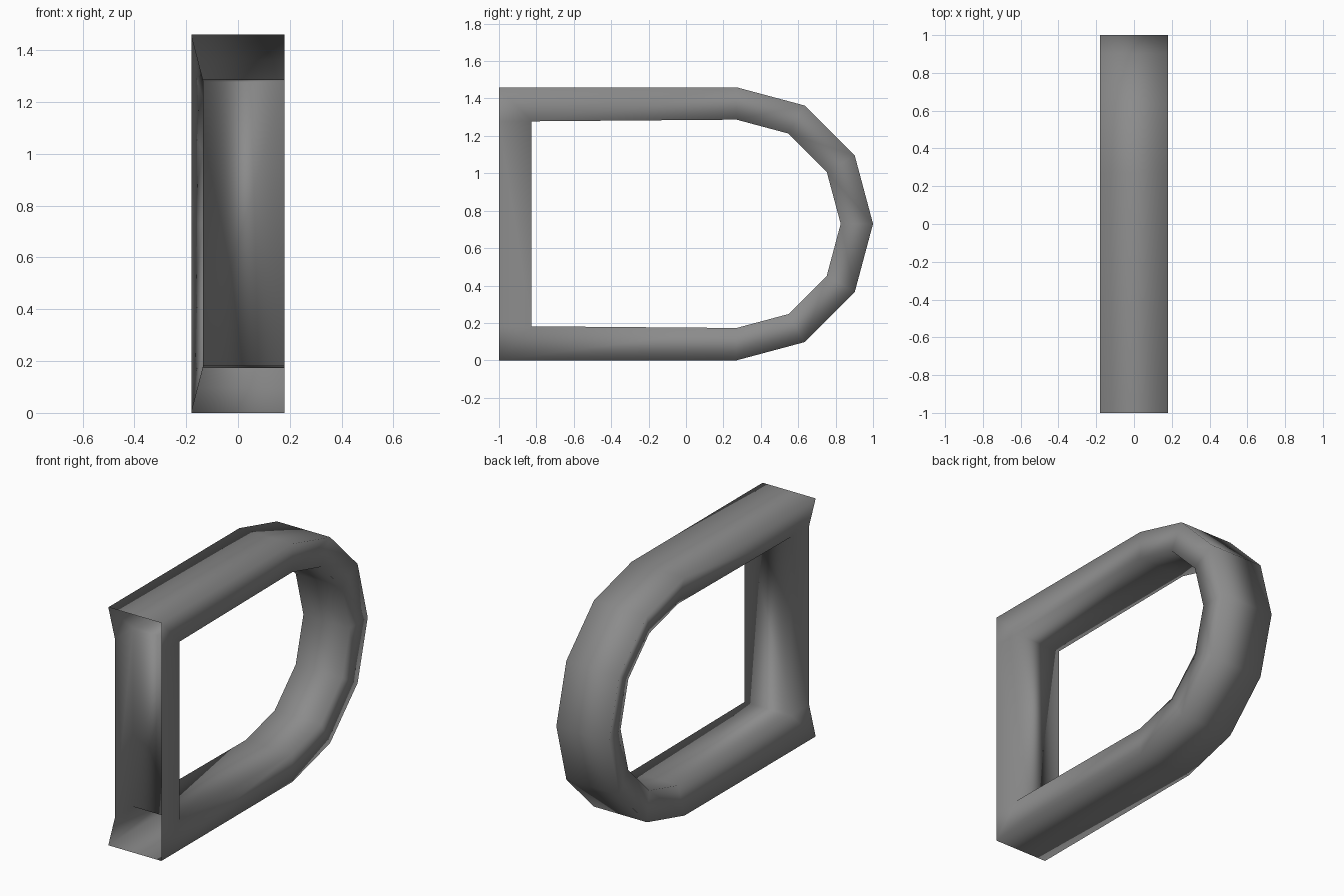
import bpy, bmesh, math

if "Cube" in bpy.data.objects:
    bpy.data.objects.remove(bpy.data.objects["Cube"])

HALF = 0.18            # half width of the outer band
INNER_LEFT = -0.135    # the left flank tapers towards the opening
R_OUT, R_IN = 0.73, 0.557
CY, CZ = 0.27, 0.73    # centre of the rounded end

# stations (outer point, inner point) in the y-z plane, bottom to top
stations = [((-1.0, 0.0), (-0.825, 0.182))]
for i in range(7):
    a = math.radians(-90 + 30 * i)
    c, s = math.cos(a), math.sin(a)
    stations.append(((CY + R_OUT * c, CZ + R_OUT * s),
                     (CY + R_IN * c, CZ + R_IN * s)))
stations.append(((-1.0, 1.46), (-0.825, 1.278)))

bm = bmesh.new()


def pair(p, left):
    """Left and right vertex for one profile point."""
    return (bm.verts.new((left, p[0], p[1])), bm.verts.new((HALF, p[0], p[1])))


outer = [pair(o, -HALF) for o, _ in stations]
inner = [pair(n, INNER_LEFT) for _, n in stations]

# top bar, rounded end and bottom bar
for i in range(len(stations) - 1):
    o0, o1, n0, n1 = outer[i], outer[i + 1], inner[i], inner[i + 1]
    bm.faces.new((o0[0], o0[1], o1[1], o1[0]))
    bm.faces.new((n0[1], n0[0], n1[0], n1[1]))
    bm.faces.new((o0[0], o1[0], n1[0], n0[0]))
    bm.faces.new((o0[1], n0[1], n1[1], o1[1]))

# upright channel, open to the front
low = pair((-1.0, 0.182), INNER_LEFT)
high = pair((-1.0, 1.278), INNER_LEFT)
n0, n1 = inner[0], inner[-1]
o0, o1 = outer[0], outer[-1]
bm.faces.new((n0[0], n0[1], n1[1], n1[0]))
for s in (0, 1):
    flanks = [(o0[s], n0[s], low[s]),
              (low[s], n0[s], n1[s], high[s]),
              (high[s], n1[s], o1[s])]
    for f in flanks:
        bm.faces.new(f if s == 0 else f[::-1])

# consistent outward normals, smooth all over
bmesh.ops.recalc_face_normals(bm, faces=bm.faces[:])
bm.faces.ensure_lookup_table()
bottom = min(bm.faces, key=lambda f: f.calc_center_median().z)
if bottom.normal.z > 0:
    bmesh.ops.reverse_faces(bm, faces=bm.faces[:])
for f in bm.faces:
    f.smooth = True

mesh = bpy.data.meshes.new("d_ring")
bm.to_mesh(mesh)
bm.free()
ring = bpy.data.objects.new("d_ring", mesh)
bpy.context.collection.objects.link(ring)

# material
grey = bpy.data.materials.new("mid_grey")
grey.diffuse_color = (0.26, 0.26, 0.26, 1.0)
grey.use_nodes = True
grey.node_tree.nodes["Principled BSDF"].inputs["Base Color"].default_value = grey.diffuse_color
mesh.materials.append(grey)
